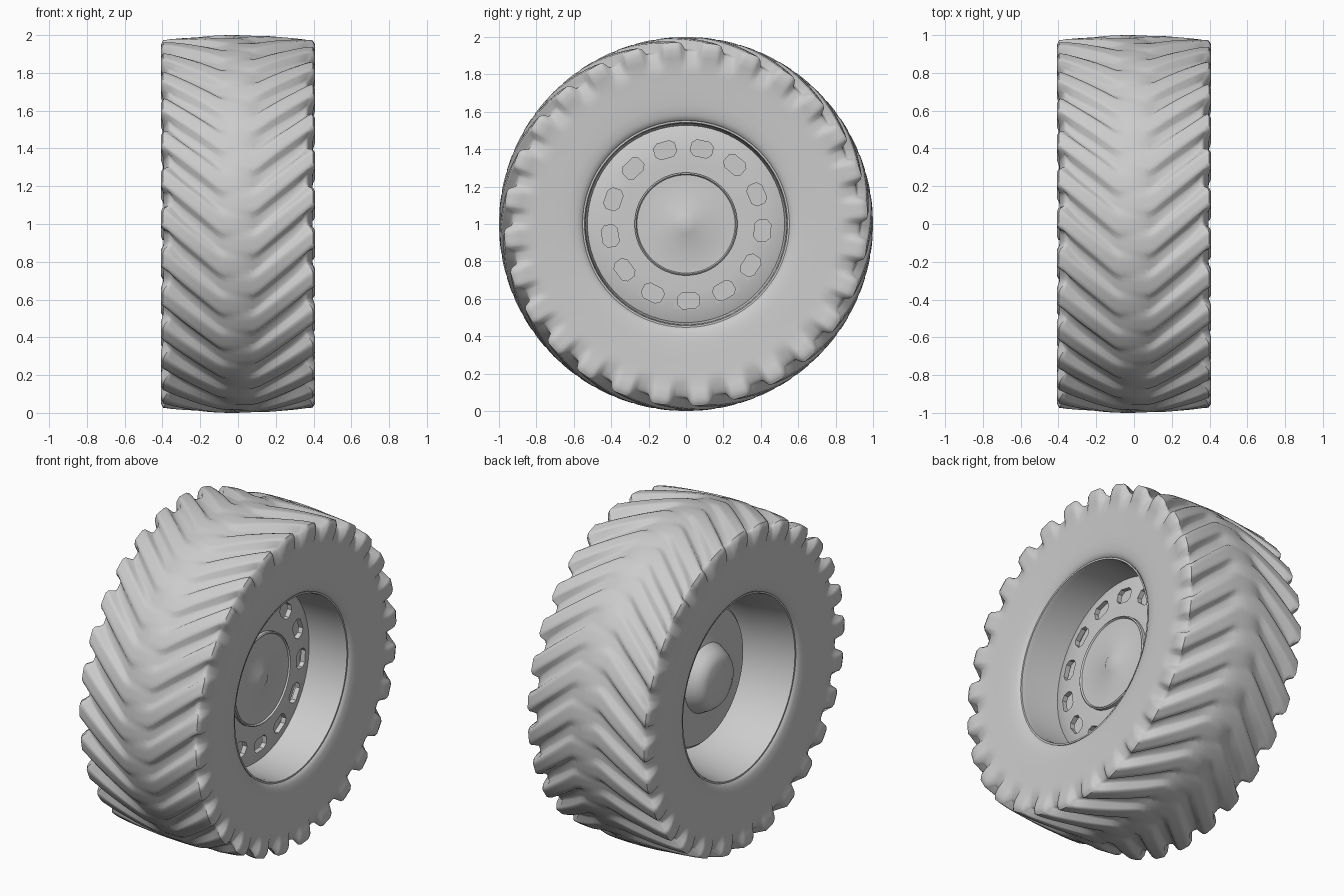
import bpy, bmesh, math

if "Cube" in bpy.data.objects:
    bpy.data.objects.remove(bpy.data.objects["Cube"])

LUGS = 28


def finish(name, verts, faces, angle=35):
    me = bpy.data.meshes.new(name)
    me.from_pydata(verts, [], faces)
    bm = bmesh.new()
    bm.from_mesh(me)
    bmesh.ops.remove_doubles(bm, verts=bm.verts, dist=1e-5)
    bmesh.ops.recalc_face_normals(bm, faces=bm.faces)
    bm.to_mesh(me)
    bm.free()
    ob = bpy.data.objects.new(name, me)
    bpy.context.collection.objects.link(ob)
    smooth(ob, angle)
    return ob


def smooth(ob, angle):
    bpy.ops.object.select_all(action='DESELECT')
    ob.select_set(True)
    bpy.context.view_layer.objects.active = ob
    bpy.ops.object.shade_smooth_by_angle(angle=math.radians(angle))


def lathe(name, profile, n=64, closed=False, shape=None, angle=35):
    """Spin (x, r) points around the axle; shape may displace each point."""
    m = len(profile)
    verts = []
    for j in range(n):
        t = 2 * math.pi * j / n
        for p in profile:
            x, r, a = shape(p, t) if shape else (p[0], p[1], t)
            verts.append((x, -r * math.cos(a), 1 + r * math.sin(a)))
    faces = []
    for j in range(n):
        k = (j + 1) % n
        for i in range(m if closed else m - 1):
            a = (i + 1) % m
            faces.append((j * m + i, j * m + a, k * m + a, k * m + i))
    return finish(name, verts, faces, angle)


# Tyre half section: x, radius, groove depth in radius, groove depth in x
half = [(0.345, 0.545, 0, 0), (0.367, 0.56, 0, 0), (0.38, 0.60, 0, 0),
        (0.387, 0.68, 0, 0), (0.391, 0.76, 0, 0), (0.395, 0.83, 0, 0),
        (0.40, 0.87, 0.002, 0.012), (0.408, 0.91, 0.008, 0.03),
        (0.408, 0.95, 0.028, 0.04), (0.396, 0.973, 0.045, 0.035),
        (0.35, 0.979, 0.046, 0.01), (0.29, 0.984, 0.042, 0),
        (0.23, 0.989, 0.036, 0), (0.17, 0.994, 0.03, 0),
        (0.11, 0.998, 0.024, 0), (0.05, 1.0, 0.02, 0)]
fine = []
for a, b in zip(half, half[1:]):
    fine += [a, tuple((u + v) / 2 for u, v in zip(a, b))]
fine.append(half[-1])
section = fine + [(0.0, 1.0, 0.02, 0)] + [(-p[0],) + p[1:] for p in reversed(fine)]


def step(v):
    v = max(0, min(1, v))
    return v * v * (3 - 2 * v)


def tread(p, t):
    # staggered left and right lugs, overlapping in the flat middle band and
    # swept forward to the shoulders; the mesh is sheared along with them
    x, r, dr, dx = p
    sweep = max(0, min(abs(x), 0.39) - 0.09) * 0.85
    lug = 0
    for side, phase in ((-1, 0), (1, math.pi)):
        wave = math.cos(LUGS * t + phase)
        lug = max(lug, step((wave + 0.7) / 0.95) * step((x * side + 0.13) / 0.12))
    g = 1 - lug
    return x - math.copysign(dx * g, x), r - dr * g, t + sweep


lathe("tyre", section, LUGS * 12, shape=tread, angle=50)

# Rim barrel with lips at both ends
lathe("rim_barrel", [(-0.345, 0.55), (-0.36, 0.553), (-0.36, 0.543), (-0.33, 0.535),
                     (-0.10, 0.50), (0.05, 0.51), (0.12, 0.53), (0.33, 0.537),
                     (0.36, 0.543), (0.36, 0.553), (0.345, 0.55)], 72)

# Wheel disc, dished slightly toward the barrel
disc = lathe("wheel_disc", [(0.145, 0.26), (0.145, 0.36), (0.14, 0.46), (0.115, 0.527),
                            (0.085, 0.52), (0.11, 0.46), (0.115, 0.36), (0.115, 0.26)],
             72, closed=True)

# Ring of eight-sided vent holes
outline = [(0.058, 0.022), (0.035, 0.043), (-0.035, 0.043), (-0.058, 0.022),
           (-0.058, -0.022), (-0.035, -0.043), (0.035, -0.043), (0.058, -0.022)]
verts, faces = [], []
for h in range(13):
    a = math.radians(-88 + h * 360 / 13)
    b = len(verts)
    for x in (0.0, 0.25):
        for u, v in outline:
            r = 0.41 + v
            verts.append((x, r * math.cos(a) - u * math.sin(a),
                          1 + r * math.sin(a) + u * math.cos(a)))
    faces += [tuple(range(b, b + 8)), tuple(range(b + 15, b + 7, -1))]
    faces += [(b + i, b + (i + 1) % 8, b + 8 + (i + 1) % 8, b + 8 + i) for i in range(8)]
cutter = finish("vent_cutter", verts, faces)
cutter.hide_render = True
mod = disc.modifiers.new("vents", 'BOOLEAN')
mod.operation = 'DIFFERENCE'
mod.solver = 'EXACT'
mod.object = cutter
bpy.context.view_layer.objects.active = disc
bpy.ops.object.modifier_apply(modifier="vents")
bpy.data.objects.remove(cutter)
smooth(disc, 35)

# Outer hub plate with raised edge and small centre boss
lathe("hub_plate", [(0.115, 0.275), (0.165, 0.275), (0.17, 0.268), (0.16, 0.262),
                    (0.16, 0.065), (0.168, 0.05), (0.168, 0.0)], 64)

# Inner drum, closing the barrel behind the vents, with a domed axle cap
lathe("inner_drum", [(0.07, 0.0), (0.07, 0.51), (0.04, 0.505), (0.03, 0.43),
                     (-0.09, 0.42), (-0.105, 0.405), (-0.125, 0.24), (-0.135, 0.205),
                     (-0.185, 0.18), (-0.215, 0.155), (-0.23, 0.12), (-0.235, 0.0)], 64)
